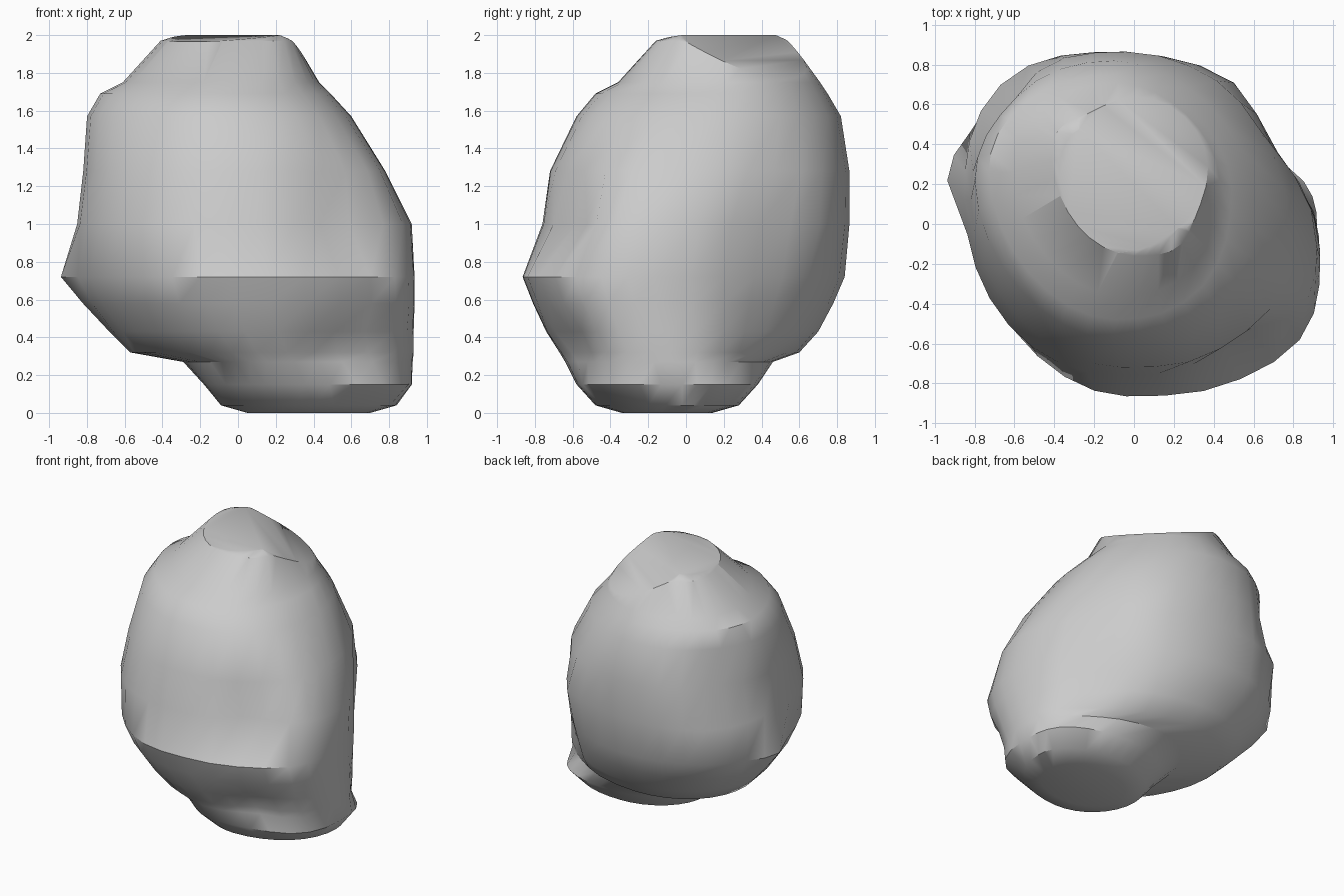
import bpy, bmesh, math
from mathutils import Vector

if "Cube" in bpy.data.objects:
    bpy.data.objects.remove(bpy.data.objects["Cube"])

# Rock outline by height: z, then the left, right, front and back extreme points
# (xl, yl), (xr, yr), (xf, yf), (xb, yb)
SECTIONS = [
    (0.00, 0.05, -0.10, 0.70, -0.08, 0.36, -0.34, 0.38, 0.14),
    (0.04, -0.09, -0.10, 0.84, -0.02, 0.30, -0.48, 0.36, 0.28),
    (0.15, -0.18, -0.10, 0.92, -0.02, 0.22, -0.58, 0.36, 0.38),
    (0.27, -0.29, -0.05, 0.925, -0.05, 0.15, -0.64, 0.20, 0.46),
    (0.32, -0.57, 0.10, 0.93, -0.07, 0.10, -0.67, 0.00, 0.60),
    (0.43, -0.68, 0.14, 0.93, -0.10, 0.04, -0.74, -0.02, 0.70),
    (0.58, -0.79, 0.18, 0.935, -0.14, -0.02, -0.81, -0.02, 0.78),
    (0.72, -0.86, 0.20, 0.935, -0.17, -0.04, -0.865, -0.04, 0.84),
    (1.00, -0.85, 0.12, 0.92, -0.12, -0.08, -0.76, -0.04, 0.865),
    (1.28, -0.82, 0.12, 0.78, 0.00, -0.06, -0.72, -0.04, 0.865),
    (1.57, -0.80, 0.22, 0.60, 0.12, -0.10, -0.58, -0.10, 0.82),
    (1.69, -0.73, 0.26, 0.49, 0.18, -0.10, -0.48, -0.10, 0.75),
    (1.75, -0.61, 0.26, 0.43, 0.22, -0.08, -0.36, -0.08, 0.71),
    (1.97, -0.41, 0.32, 0.30, 0.16, 0.00, -0.16, -0.08, 0.55),
    (2.005, -0.30, 0.36, 0.25, 0.12, 0.08, -0.04, -0.10, 0.50),
]
# Up to this height: roundness of back right, back left, front left, front right
POWERS = [
    (0.10, (2.2, 2.0, 2.0, 2.1)),
    (0.20, (2.5, 2.0, 2.0, 2.9)),
    (0.50, (1.85, 2.1, 1.8, 2.6)),
    (0.80, (1.8, 2.3, 1.85, 2.8)),
    (1.10, (1.8, 2.9, 2.05, 2.6)),
    (1.40, (1.9, 2.6, 1.9, 2.8)),
    (1.60, (1.8, 2.1, 1.8, 2.5)),
    (1.90, (1.75, 2.1, 1.8, 2.4)),
    (9.00, (1.8, 3.2, 1.8, 3.2)),
]
STEPS = 8
# Hollows (positive depth) and bulges (negative): centre, radius, depth
DENTS = [
    (Vector((0.58, -0.62, 1.00)), 0.24, 0.16),
    (Vector((0.58, -0.58, 0.38)), 0.20, 0.11),
    (Vector((-0.65, 0.58, 1.30)), 0.22, 0.10),
    (Vector((0.76, 0.42, 0.95)), 0.20, 0.05),
    (Vector((0.74, 0.42, 0.45)), 0.22, 0.06),
    (Vector((0.48, 0.72, 1.02)), 0.24, -0.05),
    (Vector((-0.88, 0.23, 0.70)), 0.16, -0.085),
]


def ring(s):
    """One closed outline made from four rounded corners."""
    z, xl, yl, xr, yr, xf, yf, xb, yb = s
    powers = next(p for top, p in POWERS if z <= top)
    quads = [((xb, yr), (xr, yr), (xb, yb)), ((xb, yl), (xb, yb), (xl, yl)),
             ((xf, yl), (xl, yl), (xf, yf)), ((xf, yr), (xf, yf), (xr, yr))]
    pts = []
    for (c, a, b), n in zip(quads, powers):
        c, a, b = Vector(c), Vector(a), Vector(b)
        for i in range(STEPS):
            t = math.pi / 2 * i / STEPS
            u, v = math.cos(t), math.sin(t)
            k = (u ** n + v ** n) ** (-1 / n)
            p = c + (a - c) * (u * k) + (b - c) * (v * k)
            pts.append(Vector((p.x, p.y, z)))
    return pts


def slice_off(bm, point, normal):
    """Cut away everything beyond a plane and close the hole."""
    geom = bm.verts[:] + bm.edges[:] + bm.faces[:]
    bmesh.ops.bisect_plane(bm, geom=geom, dist=1e-5, plane_co=point,
                           plane_no=normal, clear_outer=True)
    rim = [e for e in bm.edges if e.is_boundary]
    bmesh.ops.holes_fill(bm, edges=rim, sides=0)


# Rock body: outlines joined into a skin
bm = bmesh.new()
rings = [[bm.verts.new(p) for p in ring(s)] for s in SECTIONS]
count = 4 * STEPS
for low, high in zip(rings, rings[1:]):
    for i in range(count):
        j = (i + 1) % count
        bm.faces.new((low[i], low[j], high[j], high[i]))
bm.faces.new(rings[0][::-1])
bm.faces.new(rings[-1])

# Shallow hollows and bulges
for v in bm.verts:
    inward = Vector((-v.co.x, -v.co.y, 0)).normalized()
    move = Vector()
    for centre, radius, depth in DENTS:
        move += inward * depth * math.exp(-((v.co - centre).length / radius) ** 2)
    v.co += move
bmesh.ops.recalc_face_normals(bm, faces=bm.faces)

# Crown: two slopes meeting in a diagonal ridge
ridge = Vector((-0.02, 0.22, 2.0))
for slope in (0.55, -0.10):
    slice_off(bm, ridge, Vector((slope * 0.7, slope * 0.7, 1)).normalized())
bmesh.ops.triangulate(bm, faces=[f for f in bm.faces if len(f.verts) > 4])
bmesh.ops.recalc_face_normals(bm, faces=bm.faces)

mesh = bpy.data.meshes.new("rock")
bm.to_mesh(mesh)
bm.free()
rock = bpy.data.objects.new("rock", mesh)
bpy.context.collection.objects.link(rock)

grey = bpy.data.materials.new("stone grey")
grey.diffuse_color = (0.6, 0.6, 0.6, 1)
grey.use_nodes = True
grey.node_tree.nodes["Principled BSDF"].inputs["Base Color"].default_value = grey.diffuse_color
mesh.materials.append(grey)

bpy.context.view_layer.objects.active = rock
rock.select_set(True)
bpy.ops.object.shade_smooth_by_angle(angle=math.radians(35))
